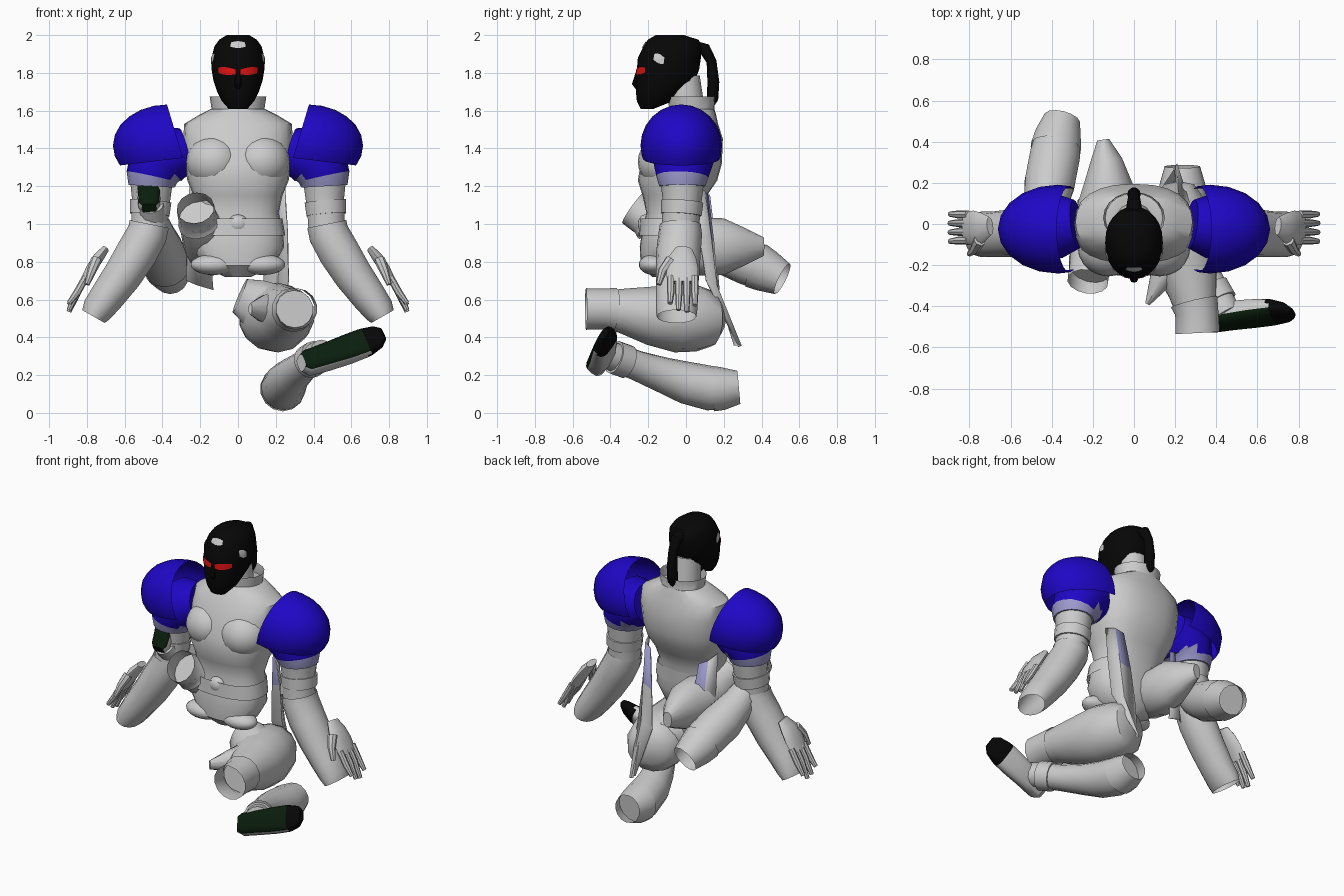
import bpy, bmesh, math
from mathutils import Vector, Matrix
from mathutils.bvhtree import BVHTree

cube = bpy.data.objects.get("Cube")
if cube:
    bpy.data.objects.remove(cube, do_unlink=True)


def material(name, r, g, b):
    m = bpy.data.materials.new(name)
    m.use_nodes = True
    m.diffuse_color = (r, g, b, 1)
    m.node_tree.nodes["Principled BSDF"].inputs["Base Color"].default_value = (r, g, b, 1)
    return m


GREY = material("light grey", .6, .6, .6)
BLUE = material("armour blue", .013, .002, .56)
PALE = material("faded blue", .33, .32, .6)
BLACK = material("black", .002, .002, .002)
GREEN = material("sole green", .003, .013, .004)
RED = material("eye red", .75, .006, .006)


def finish(name, bm, mats, angle=40):
    me = bpy.data.meshes.new(name)
    bm.to_mesh(me)
    bm.free()
    for m in mats if isinstance(mats, list) else [mats]:
        me.materials.append(m)
    ob = bpy.data.objects.new(name, me)
    bpy.context.collection.objects.link(ob)
    bpy.ops.object.select_all(action='DESELECT')
    ob.select_set(True)
    bpy.context.view_layer.objects.active = ob
    bpy.ops.object.shade_smooth_by_angle(angle=math.radians(angle))
    return ob


def tube(name, pts, mats, sides=14, ref=(0, 1, 0), flat=False, caps=True, power=2, rule=None, sx=1):
    """Loft of rings (x, y, z, radius along ref, radius across)."""
    bm = bmesh.new()
    centres = [Vector((p[0] * sx, p[1], p[2])) for p in pts]
    rings = []
    for i, p in enumerate(pts):
        t = centres[min(i + 1, len(pts) - 1)] - centres[max(i - 1, 0)]
        t = Vector((0, 0, 1)) if flat else t.normalized()
        u = Vector(ref)
        u = (u - t * u.dot(t)).normalized()
        v = t.cross(u)
        ring = []
        for k in range(sides):
            a = 2 * math.pi * k / sides
            c, s = math.cos(a), math.sin(a)
            c = math.copysign(abs(c) ** (2 / power), c)
            s = math.copysign(abs(s) ** (2 / power), s)
            ring.append(bm.verts.new(centres[i] + u * c * p[3] + v * s * p[-1]))
        rings.append(ring)
    for a, b in zip(rings, rings[1:]):
        for k in range(sides):
            n = (k + 1) % sides
            bm.faces.new((a[k], a[n], b[n], b[k]))
    if caps:
        bm.faces.new(rings[0][::-1])
        bm.faces.new(rings[-1])
    bm.normal_update()
    if rule:
        for f in bm.faces:
            f.material_index = rule(f)
    return finish(name, bm, mats)


def ball(name, centre, radii, mat, cuts=()):
    """Ellipsoid, trimmed by planes given as (point, outward normal)."""
    bm = bmesh.new()
    bmesh.ops.create_uvsphere(bm, u_segments=20, v_segments=12, radius=1)
    bmesh.ops.transform(bm, verts=bm.verts, matrix=Matrix.Translation(centre) @ Matrix.Diagonal((*radii, 1)))
    for co, no in cuts:
        bmesh.ops.bisect_plane(bm, geom=bm.verts[:] + bm.edges[:] + bm.faces[:],
                               plane_co=co, plane_no=no, clear_outer=True)
    return finish(name, bm, mat)


# Head, hair and face
head = tube("head", [(0, -.205, 1.61, .05, .035), (0, -.165, 1.65, .085, .095), (0, -.142, 1.70, .11, .123),
                     (0, -.108, 1.76, .13, .157), (0, -.095, 1.82, .14, .165), (0, -.088, 1.88, .14, .167),
                     (0, -.07, 1.94, .125, .155), (0, -.068, 1.975, .1, .135), (0, -.085, 2.0, .06, .075)],
            BLACK, 24, (1, 0, 0), True, power=2.2)
tube("nose", [(0, -.255, 1.80, .012, .012), (0, -.268, 1.74, .02, .018), (0, -.258, 1.72, .012, .01)],
     BLACK, 8, (1, 0, 0))
tube("ponytail", [(0, .05, 1.93, .04), (0, .10, 1.925, .035), (0, .135, 1.86, .028), (0, .145, 1.75, .033),
                  (0, .14, 1.66, .032), (0, .13, 1.62, .015)], BLACK, 10, (1, 0, 0))
tree = BVHTree.FromObject(head, bpy.context.evaluated_depsgraph_get())


def decal(name, a0, a1, z0, z1, mat, slant=0):
    """Thin patch wrapped on the head between two angles from the front."""
    bm = bmesh.new()
    cols = []
    for i in range(9):
        w = i / 8
        a = math.radians(a0 + (a1 - a0) * w)
        d = Vector((math.sin(a), -math.cos(a), 0))
        narrow = .3 + .7 * math.sin(math.pi * min(1, .15 + .7 * w))
        col = []
        for j in range(4):
            z = (z0 + z1) / 2 + slant * w + (j / 3 - .5) * (z1 - z0) * narrow
            o = Vector((0, -.09, z))
            hit = tree.ray_cast(o + d, -d)[0]
            col.append(bm.verts.new(hit + d * .005))
        cols.append(col)
    for a, b in zip(cols, cols[1:]):
        for j in range(3):
            bm.faces.new((a[j], b[j], b[j + 1], a[j + 1]))
    finish(name, bm, mat)


decal("hair_shine_front", -17, 17, 1.932, 1.968, GREY)
for sx, side in ((1, "left"), (-1, "right")):
    decal(side + "_eye", 4 * sx, 40 * sx, 1.785, 1.825, RED, .01)
    decal(side + "_hair_shine", 58 * sx, 80 * sx, 1.86, 1.91, GREY, -.02)

# Torso, collar and pelvis
tube("torso", [(0, -.1, .72, .07, .08), (0, -.1, .78, .19, .14), (0, -.09, .88, .245, .155),
               (0, -.08, .98, .235, .15), (0, -.07, 1.06, .215, .14), (0, -.06, 1.15, .235, .17),
               (0, -.045, 1.23, .268, .21), (0, -.025, 1.32, .285, .215), (0, 0, 1.45, .29, .195),
               (0, .01, 1.53, .285, .16), (0, .02, 1.575, .21, .14), (0, .03, 1.61, .14, .12)],
     GREY, 24, (1, 0, 0), True, power=2.4)
tube("collar", [(0, .015, 1.55, .2, .15), (0, .03, 1.61, .14, .12), (0, .03, 1.675, .15, .125)],
     GREY, 20, (1, 0, 0), True, caps=False)
tube("neck", [(0, .01, 1.55, .1), (0, -.01, 1.78, .085)], GREY, 14, (1, 0, 0))
ball("belt_buckle", (0, -.215, 1.0), (.055, .04, .05), GREY)
tube("hip_belt", [(0, -.09, .94, .25, .16), (0, -.085, 1.03, .235, .16)], GREY, 24, (1, 0, 0), True,
     caps=False, power=2.4)
for sx, side in ((1, "left"), (-1, "right")):
    ball(side + "_chest_muscle", (.125 * sx, -.11, 1.33), (.15, .145, .14), GREY)
    ball(side + "_hip_plate", (.13 * sx, -.17, .785), (.12, .08, .055), GREY)

    # Shoulder armour and upper arm
    ball(side + "_shoulder_guard", (.37 * sx, -.025, 1.415), (.292, .216, .218), BLUE,
         [((.33 * sx, 0, 1.48), (-sx, 0, .3)), ((.5 * sx, 0, 1.325), (-.12 * sx, 0, -1))])
    tube(side + "_shoulder", [(.28, 0, 1.39, .12), (.36, -.01, 1.37, .155), (.43, -.015, 1.33, .16),
                              (.455, -.02, 1.25, .138), (.458, -.02, 1.2, .122)], [BLUE, PALE], 16,
         rule=lambda f: int(f.calc_center_median().z < 1.25), sx=sx)
    tube(side + "_upper_arm", [(.458, -.02, 1.22, .115), (.46, -.02, 1.14, .105), (.465, -.025, 1.06, .1),
                               (.47, -.03, .98, .1)], GREY, sx=sx)
    tube(side + "_elbow_band", [(.462, -.02, 1.12, .112), (.468, -.025, 1.05, .108)], GREY, sx=sx)
    # Open sleeve with the hand along its outer side
    tube(side + "_forearm", [(.47, -.03, 1.0, .108), (.48, -.03, .95, .115, .11), (.535, -.04, .85, .118, .112),
                             (.61, -.045, .73, .115, .105), (.69, -.05, .62, .11, .095), (.745, -.05, .545, .11, .085),
                             (.765, -.05, .51, .105, .07)], GREY, caps=False, sx=sx)
    tube(side + "_palm", [(.70, -.01, .87, .045, .02), (.74, -.02, .82, .075, .03), (.78, -.02, .76, .085, .028),
                          (.82, -.02, .69, .08, .02)], GREY, 10, sx=sx)
    for k, tip in enumerate((.58, .545, .535, .57)):
        y = -.08 + k * .042
        tube(f"{side}_finger_{k + 1}", [(.805, y, .72, .02), (.85, y, .64, .02), (.895, y * 1.05, tip, .013)],
             GREY, 8, sx=sx)
    tube(side + "_thumb", [(.75, -.08, .81, .03), (.775, -.125, .75, .024), (.80, -.145, .68, .014)], GREY, 8, sx=sx)

# Left leg: open thigh with flared cloth, and shin lying separately below it
tube("left_thigh", [(.13, .175, .50, .08, .09), (.15, .13, .5, .15, .16), (.18, .06, .5, .175, .18),
                    (.21, -.05, .505, .185, .185), (.25, -.19, .515, .155, .16), (.285, -.33, .54, .12, .12),
                    (.3, -.42, .55, .1)], GREY, ref=(0, 0, 1))
tube("left_hip_point", [(.2, -.05, .52, .18, .17), (.08, -.02, .59, .13, .13), (.01, -.03, .62, .06, .1)], GREY, 10)
tube("left_thigh_flap", [(.24, -.1, .54, .13, .13), (.13, -.27, .55, .07, .06), (.065, -.39, .55, .03, .012)],
     GREY, 10, ref=(0, 0, 1))
tube("left_knee_band", [(.293, -.38, .545, .118), (.305, -.43, .55, .108), (.31, -.53, .55, .11)],
     GREY, ref=(0, 0, 1), caps=False)
tube("left_shin", [(.235, .2, .125, .11), (.24, .13, .13, .118), (.255, 0, .16, .112), (.29, -.12, .2, .095),
                   (.35, -.26, .25, .08), (.405, -.36, .29, .078), (.45, -.44, .315, .075)], GREY, ref=(0, 0, 1))
tube("left_shin_band", [(.235, .28, .135, .088), (.235, .2, .128, .112), (.237, .15, .128, .12)],
     GREY, ref=(0, 0, 1), caps=False)
tube("left_ankle_band", [(.375, -.31, .27, .09), (.415, -.38, .295, .09)], GREY, ref=(0, 0, 1))

# Right leg: thigh crossing the hips, and shin reaching back
tube("right_thigh", [(-.15, .41, .88, .05, .03), (-.135, .31, .88, .1, .08), (-.125, .2, .88, .15, .12),
                     (-.135, .09, .88, .155, .14), (-.16, -.04, .91, .14, .135), (-.2, -.17, 1.0, .105, .11),
                     (-.215, -.22, 1.04, .1)], GREY, ref=(0, 0, 1))
tube("right_knee_band", [(-.205, -.18, 1.01, .115), (-.215, -.21, 1.035, .102), (-.225, -.28, 1.085, .1)],
     GREY, ref=(0, 0, 1), caps=False)
tube("right_shin", [(-.37, .43, .75, .11), (-.385, .33, .8, .125), (-.41, .2, .86, .125),
                    (-.43, .08, .93, .105), (-.45, -.04, 1.02, .08), (-.46, -.11, 1.1, .065)],
     GREY, ref=(0, 0, 1))
tube("right_shin_band", [(-.35, .51, .71, .09), (-.37, .43, .75, .114), (-.38, .37, .78, .125)],
     GREY, ref=(0, 0, 1), caps=False)


def foot(name, heel, toe, sole, size):
    """Boot with a coloured sole and a black toe."""
    heel, toe, sole = Vector(heel), Vector(toe), Vector(sole).normalized()
    axis = toe - heel

    def rule(f):
        along = (f.calc_center_median() - heel).dot(axis) / axis.length_squared
        return 2 if along > .77 else int(f.normal.dot(sole) > .5)
    shape = [(0, .035, .045), (.07, .055, .068), (.3, .06, .072), (.55, .053, .08),
             (.75, .045, .082), (.8, .042, .08), (.93, .03, .066), (1, .018, .035)]
    pts = [(*(heel + axis * w - sole * h * size), h * size, r * size) for w, h, r in shape]
    tube(name, pts, [GREY, GREEN, BLACK], 16, sole, power=3, rule=rule)


foot("left_foot", (.335, -.515, .285), (.77, -.45, .43), (0, -.82, .57), 1)
foot("right_foot", (-.47, -.19, 1.085), (-.475, -.05, 1.35), (0, -1, .1), .85)

# Coat tails hanging behind the hips, the left one long and pointed
outer = [(.25, .03, 1.2), (.265, .07, .95), (.27, .11, .7), (.2, .28, .35)]
inner = [(.18, .12, 1.15), (.15, .15, .9), (.13, .17, .65), (.19, .26, .36)]
for sx, side, count in ((1, "left", 4), (-1, "right", 3)):
    bm = bmesh.new()
    rows = []
    for a, b in list(zip(outer, inner))[:count]:
        a, b = Vector(a), Vector(b)
        middle = (a + b) / 2 + Vector((.015, .025, 0))
        rows.append([bm.verts.new((p.x * sx, p.y, p.z)) for p in (a, middle, b)])
    for i, (r, s) in enumerate(zip(rows, rows[1:])):
        for k in range(2):
            f = bm.faces.new((r[k], s[k], s[k + 1], r[k + 1]))
            f.material_index = int(i == 0 and k == 1)
    tail = finish(side + "_coat_tail", bm, [GREY, PALE])
    tail.modifiers.new("cloth", 'SOLIDIFY').thickness = .008
